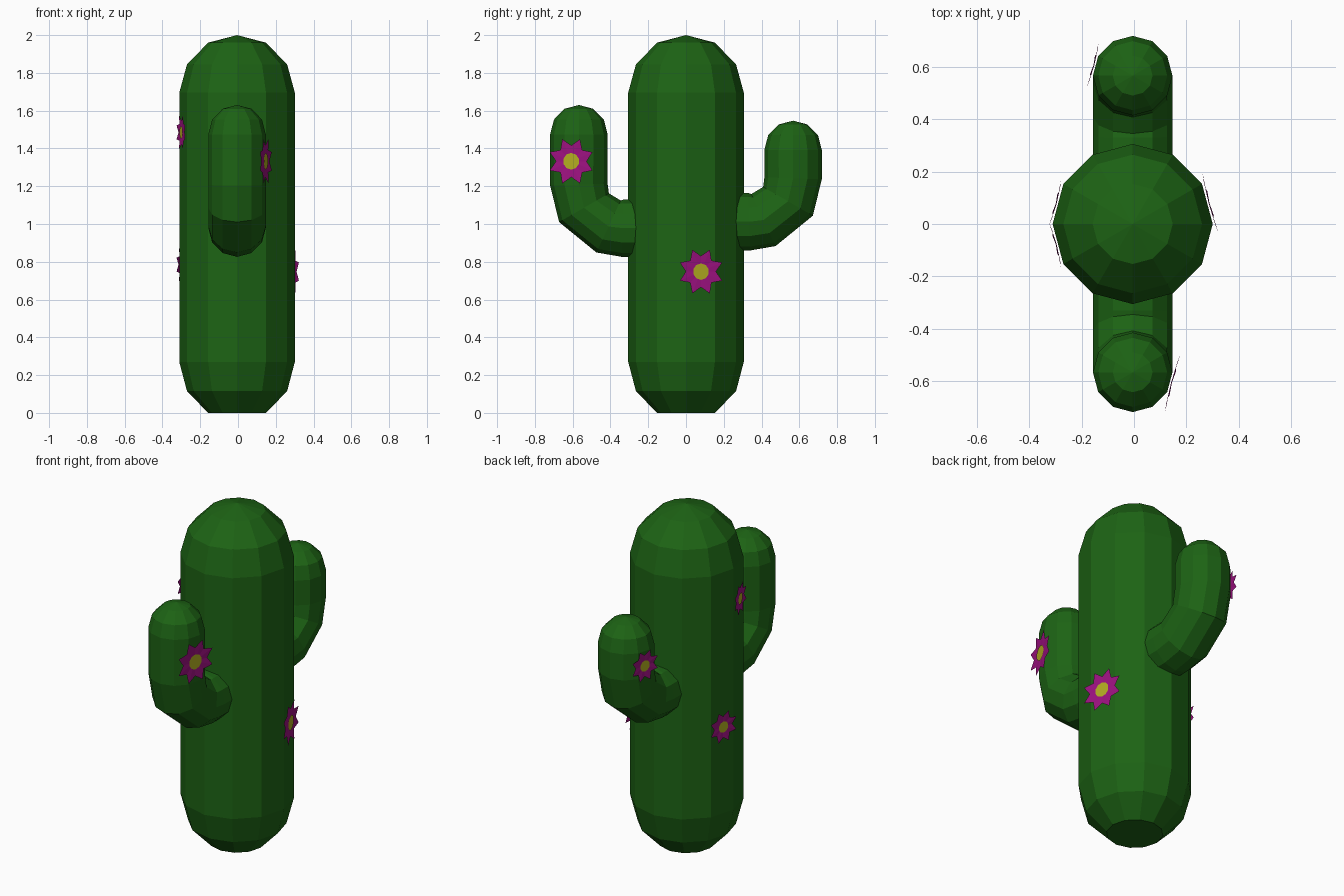
import bpy, bmesh
from math import sin, cos, pi, radians
from mathutils import Matrix

if "Cube" in bpy.data.objects:
    bpy.data.objects.remove(bpy.data.objects["Cube"])

CX = -0.005  # trunk and arm axis
SIDES = 12


def material(name, rgb):
    m = bpy.data.materials.new(name)
    m.diffuse_color = (*rgb, 1)
    m.use_nodes = True
    m.node_tree.nodes["Principled BSDF"].inputs["Base Color"].default_value = m.diffuse_color
    return m


GREEN = material("green", (0.012, 0.125, 0.007))
MAGENTA = material("magenta", (0.34, 0.006, 0.22))
YELLOW = material("yellow", (0.45, 0.42, 0.015))


def finish(bm, name, mat):
    bmesh.ops.remove_doubles(bm, verts=bm.verts, dist=1e-5)
    bmesh.ops.recalc_face_normals(bm, faces=bm.faces)
    me = bpy.data.meshes.new(name)
    bm.to_mesh(me)
    bm.free()
    me.materials.append(mat)
    ob = bpy.data.objects.new(name, me)
    bpy.context.collection.objects.link(ob)
    return ob


def loft(name, rings, side=1):
    """Skin rings (y, z, tilt in degrees, radius) with flat 12-sided walls."""
    bm = bmesh.new()
    loops = []
    for y, z, tilt, r in rings:
        t = radians(tilt)
        loops.append([bm.verts.new((CX + r * cos(a),
                                    side * (y + r * sin(a) * cos(t)),
                                    z - r * sin(a) * sin(t)))
                      for a in (2 * pi * i / SIDES for i in range(SIDES))])
    for lo, hi in zip(loops, loops[1:]):
        for i in range(SIDES):
            j = (i + 1) % SIDES
            bm.faces.new((lo[i], lo[j], hi[j], hi[i]))
    bm.faces.new(loops[0])
    return finish(bm, name, GREEN)


# Trunk with rounded ends
loft("trunk", [(0, z, 0, r) for z, r in (
    (0, 0.153), (0.115, 0.265), (0.27, 0.306), (1.695, 0.306),
    (1.845, 0.265), (1.96, 0.153), (2.0, 0))])


# Arms: elbow out of the trunk, then a domed upright
def arm(name, side, lift, top):
    r, y = 0.152, 0.567
    elbow = [(0.2, 0.978, 90, r), (0.335, 0.978, 88, r), (0.41, 0.987, 65, r),
             (0.54, 1.086, 30, r), (y, 1.208, 2, r)]
    rings = [(a, z + lift, t, q) for a, z, t, q in elbow]
    rings += [(y, top - d, 0, q) for d, q in
              ((0.155, r), (0.077, 0.132), (0.02, 0.076), (0, 0))]
    loft(name, rings, side)


arm("front_arm", -1, 0, 1.63)
arm("back_arm", 1, 0.034, 1.547)


# Flowers: eight-pointed shallow star with a round yellow centre
def flower(name, axis_y, apothem, angle, z, size):
    a = radians(angle)
    place = (Matrix.Translation((CX + apothem * cos(a), axis_y + apothem * sin(a), z))
             @ Matrix.Rotation(a, 4, 'Z') @ Matrix.Rotation(pi / 2, 4, 'Y'))

    def ring(bm, pts):
        return [bm.verts.new(place @ Matrix.Translation((r * cos(t), r * sin(t), h)).to_translation())
                for r, t, h in pts]

    bm = bmesh.new()
    mid = ring(bm, [(0, 0, 0.005)])[0]
    star = ring(bm, [(size * (0.66 if i % 2 else 1), (i + 1) * pi / 8,
                      0.008 if i % 2 else 0.012) for i in range(16)])
    for i in range(16):
        bm.faces.new((mid, star[i], star[(i + 1) % 16]))
    finish(bm, name + "_petals", MAGENTA)

    bm = bmesh.new()
    bm.faces.new(ring(bm, [(size * 0.35, i * pi / 5, 0.011) for i in range(10)]))
    ob = finish(bm, name + "_centre", YELLOW)
    # keep the single disc facing outward
    if ob.data.polygons[0].normal.x * cos(a) < 0:
        ob.data.flip_normals()


flower("front_arm_flower", -0.567, 0.147, -15, 1.332, 0.127)
flower("trunk_right_flower", 0, 0.296, 15, 0.748, 0.125)
flower("trunk_upper_left_flower", 0, 0.296, 195, 1.485, 0.095)
flower("trunk_lower_left_flower", 0, 0.296, 165, 0.785, 0.095)
flower("back_arm_flower", 0.567, 0.147, 165, 1.31, 0.095)
